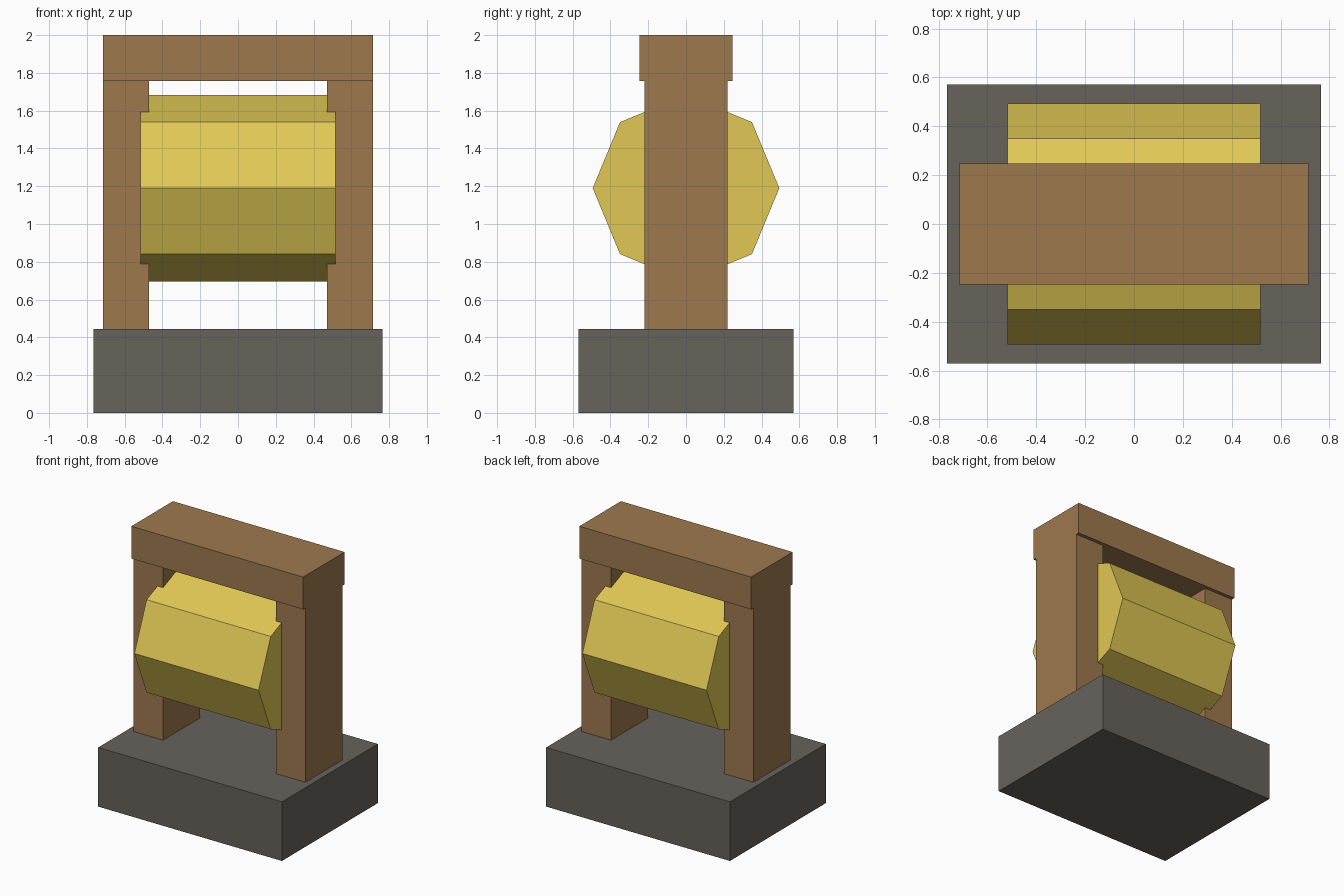
import bpy, bmesh
from math import radians
from mathutils import Matrix

if "Cube" in bpy.data.objects:
    bpy.data.objects.remove(bpy.data.objects["Cube"])


def material(name, rgb):
    mat = bpy.data.materials.new(name)
    mat.diffuse_color = (*rgb, 1)
    mat.use_nodes = True
    mat.node_tree.nodes["Principled BSDF"].inputs["Base Color"].default_value = mat.diffuse_color
    return mat


def add_object(name, bm, mat):
    mesh = bpy.data.meshes.new(name)
    bm.to_mesh(mesh)
    bm.free()
    mesh.materials.append(mat)
    obj = bpy.data.objects.new(name, mesh)
    bpy.context.collection.objects.link(obj)
    return obj


def box(name, x, y, z, mat):
    """Box spanning the (low, high) pairs x, y and z."""
    bm = bmesh.new()
    spans = (x, y, z)
    centre = [(a + b) / 2 for a, b in spans]
    size = [b - a for a, b in spans]
    matrix = Matrix.Translation(centre) @ Matrix.Diagonal((*size, 1))
    bmesh.ops.create_cube(bm, size=1, matrix=matrix)
    return add_object(name, bm, mat)


wood = material("wood", (0.34, 0.19, 0.076))
stone = material("stone", (0.135, 0.122, 0.105))
gold = material("gold", (0.75, 0.58, 0.09))

# Stone base
box("base", (-0.765, 0.765), (-0.57, 0.57), (0, 0.445), stone)

# Two posts and the top beam
for side, x in (("left", (-0.715, -0.47)), ("right", (0.47, 0.715))):
    box(side + "_post", x, (-0.22, 0.22), (0.445, 1.757), wood)
box("top_beam", (-0.715, 0.715), (-0.247, 0.247), (1.757, 2.0), wood)

# Eight-sided drum lying along x, its ends let into the posts
bm = bmesh.new()
bmesh.ops.create_cone(
    bm, cap_ends=True, segments=8, radius1=0.494, radius2=0.494, depth=1.034,
    matrix=Matrix.Translation((0, 0, 1.19)) @ Matrix.Rotation(radians(90), 4, "Y"))
add_object("drum", bm, gold)
